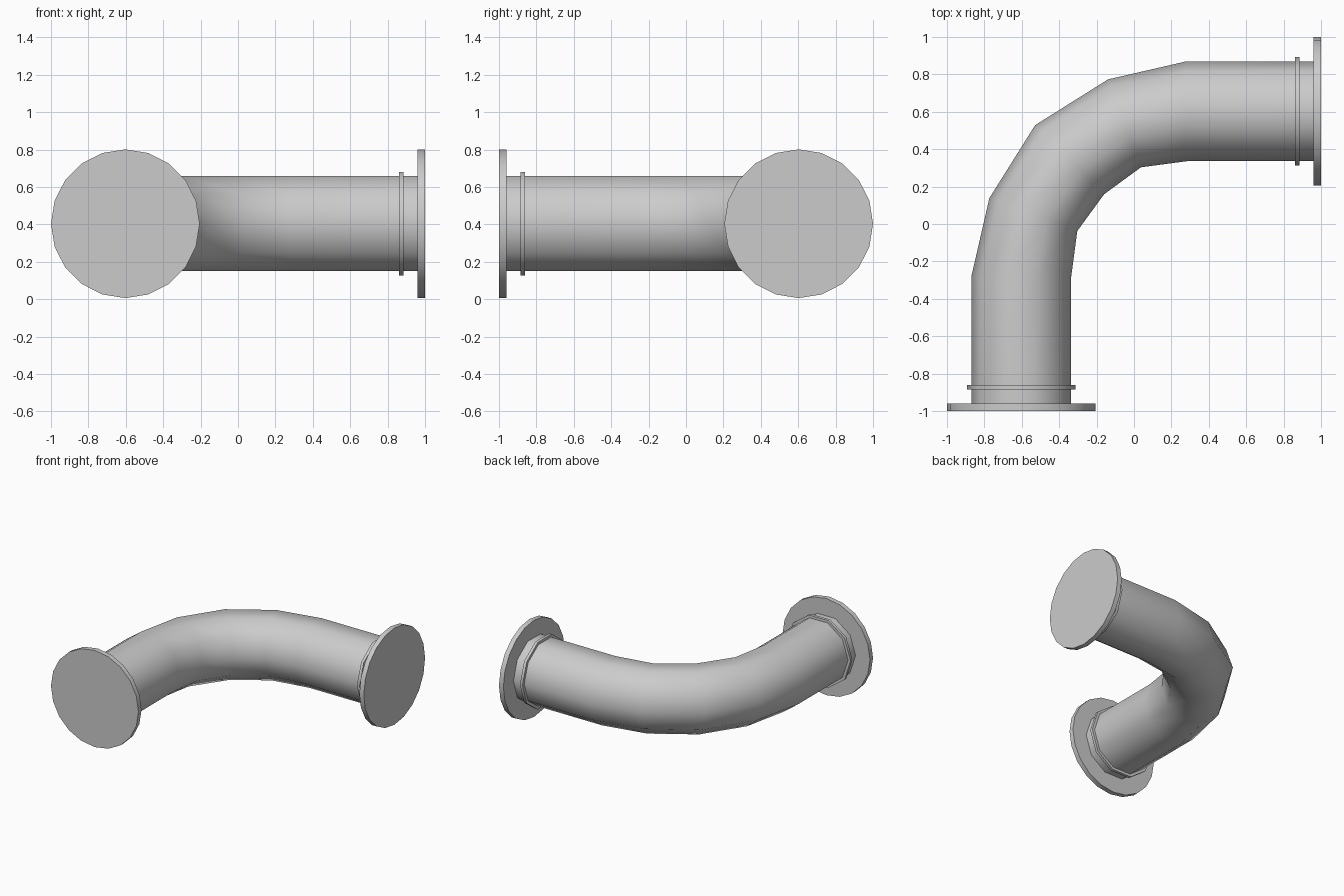
import bpy
import bmesh
from math import sin, cos, pi, radians
from mathutils import Vector

cube = bpy.data.objects.get("Cube")
if cube:
    bpy.data.objects.remove(cube, do_unlink=True)

AXIS = 0.6025      # offset of both straight runs from the centre
HEIGHT = 0.4035    # height of the pipe axis
BEND = 0.28        # bend centre sits at (BEND, -BEND)
PIPE = 0.267

metal = bpy.data.materials.new("grey_metal")
metal.use_nodes = True
metal.diffuse_color = (0.6, 0.6, 0.6, 1)
metal.node_tree.nodes["Principled BSDF"].inputs["Base Color"].default_value = (0.6, 0.6, 0.6, 1)


def sweep(name, stations, sides):
    """Closed tube through stations of (x, y, outward angle, width radius, height radius)."""
    bm = bmesh.new()
    rings = []
    for x, y, angle, wide, high in stations:
        out = Vector((-cos(radians(angle)), sin(radians(angle)), 0))
        centre = Vector((x, y, HEIGHT))
        ring = []
        for i in range(sides):
            t = 2 * pi * i / sides
            ring.append(bm.verts.new(centre + out * wide * cos(t) + Vector((0, 0, high * sin(t)))))
        rings.append(ring)
    for a, b in zip(rings, rings[1:]):
        for i in range(sides):
            j = (i + 1) % sides
            bm.faces.new((a[i], a[j], b[j], b[i]))
    bm.faces.new(rings[0])
    bm.faces.new(rings[-1])
    bmesh.ops.recalc_face_normals(bm, faces=bm.faces)
    # Smooth round the tube, sharp at the rims
    for f in bm.faces:
        f.smooth = True
    for e in bm.edges:
        e.smooth = e.calc_face_angle(0) < radians(45)
    mesh = bpy.data.meshes.new(name)
    bm.to_mesh(mesh)
    bm.free()
    mesh.materials.append(metal)
    obj = bpy.data.objects.new(name, mesh)
    bpy.context.collection.objects.link(obj)
    return obj


def mirrored(station):
    """The matching station on the other arm of the elbow."""
    x, y, angle, wide, high = station
    return (-y, -x, 90 - angle, wide, high)


# Elbow pipe: one straight arm, half the bend, then the mirrored half
high = PIPE
arm = [(-AXIS, -0.97, 0, PIPE, high), (-AXIS, -BEND, 0, PIPE, high)]
radius = AXIS + BEND
a = radians(22)
arm.append((BEND - radius * cos(a), -BEND + radius * sin(a), 20.5, 0.251, high))
middle = radius * cos(pi / 4)
bend_middle = (BEND - middle, middle - BEND, 45, 0.261, high)
sweep("elbow_pipe", arm + [bend_middle] + [mirrored(s) for s in reversed(arm)], 10)


# Flange discs and thin collars at both ends
def end_disc(name, start, end, r, sides):
    disc = [(-AXIS, y, 0, r, r) for y in (start, end)]
    sweep("front_" + name, disc, sides)
    sweep("left_" + name, [mirrored(s) for s in disc], sides)


end_disc("flange", -1.0, -0.96, 0.3975, 20)
end_disc("collar", -0.885, -0.862, 0.29, 10)
